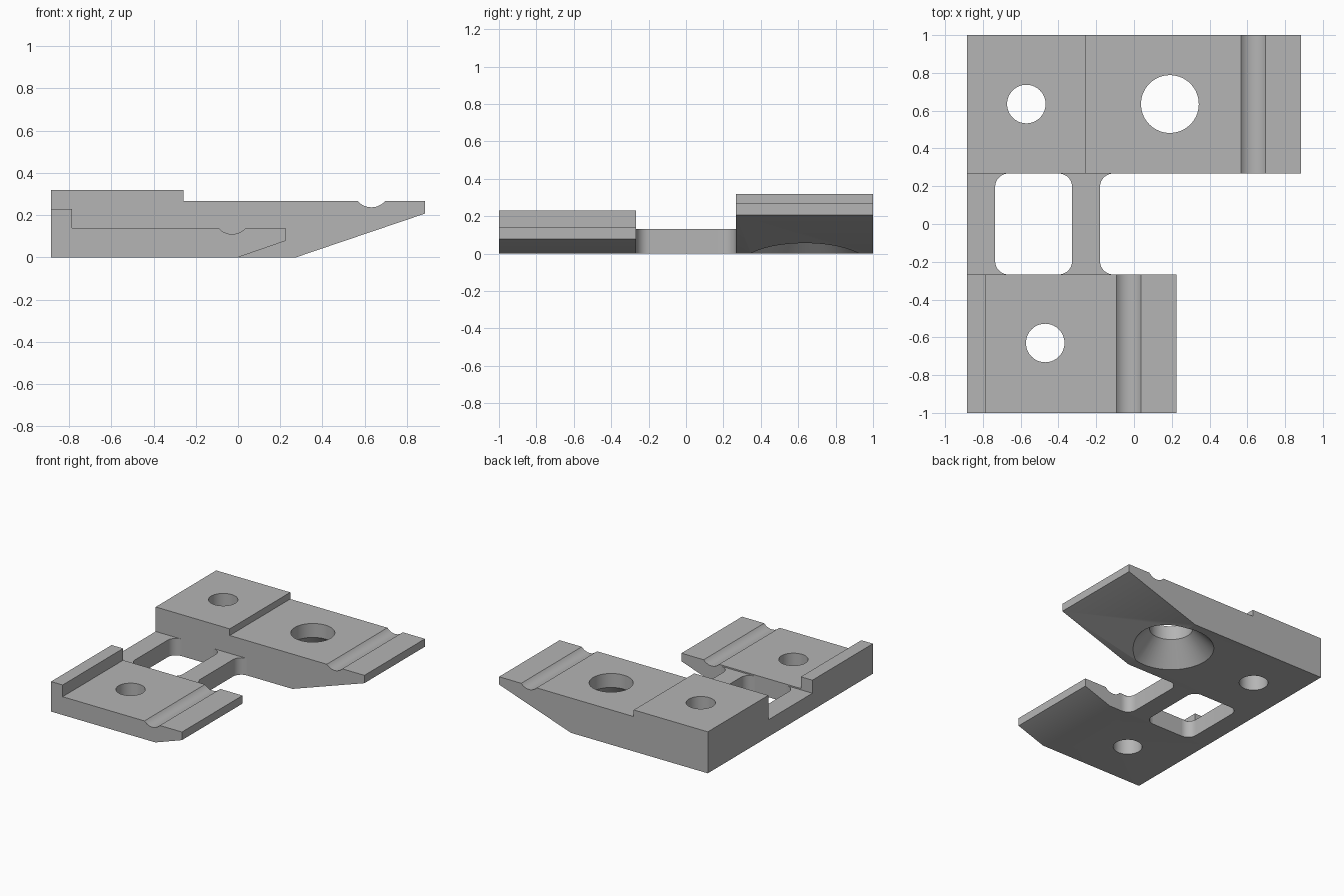
import bpy, bmesh, math
from mathutils import Vector

cube = bpy.data.objects.get("Cube")
if cube:
    bpy.data.objects.remove(cube, do_unlink=True)

grey = bpy.data.materials.new("plain_grey")
grey.use_nodes = True
colour = (0.46, 0.46, 0.46, 1)
grey.diffuse_color = colour
grey.node_tree.nodes["Principled BSDF"].inputs["Base Color"].default_value = colour

GAP = 0.267      # half the distance between the two blocks
FILLET = 0.07


def arc(cx, cy, r, start, end, steps=10):
    angles = [math.radians(start + (end - start) * i / steps) for i in range(steps + 1)]
    return [(cx + r * math.cos(a), cy + r * math.sin(a)) for a in angles]


def groove(cx, top, half=0.065, depth=0.03):
    """Shallow round channel, listed from +x to -x."""
    r = (half ** 2 + depth ** 2) / (2 * depth)
    spread = math.degrees(math.asin(half / r))
    return arc(cx, top - depth + r, r, 270 + spread, 270 - spread, 12)


def prism(name, outline, to_3d, direction):
    """Extrude a closed 2D outline into a solid."""
    bm = bmesh.new()
    face = bm.faces.new([bm.verts.new(to_3d(a, b)) for a, b in outline])
    grown = bmesh.ops.extrude_face_region(bm, geom=[face])["geom"]
    bmesh.ops.translate(bm, vec=Vector(direction),
                        verts=[v for v in grown if isinstance(v, bmesh.types.BMVert)])
    bmesh.ops.recalc_face_normals(bm, faces=bm.faces)
    mesh = bpy.data.meshes.new(name)
    bm.to_mesh(mesh)
    bm.free()
    obj = bpy.data.objects.new(name, mesh)
    bpy.context.collection.objects.link(obj)
    mesh.materials.append(grey)
    return obj


def activate(obj):
    bpy.ops.object.select_all(action='DESELECT')
    obj.select_set(True)
    bpy.context.view_layer.objects.active = obj


def drill(obj, x, y, r_bottom, r_top, z_bottom, z_top):
    """Cut a round or conical hole."""
    bpy.ops.mesh.primitive_cone_add(vertices=64, radius1=r_bottom, radius2=r_top,
                                    depth=z_top - z_bottom,
                                    location=(x, y, (z_bottom + z_top) / 2))
    cutter = bpy.context.object
    cutter.name = "hole_cutter"
    cutter.hide_render = True
    cutter.data.materials.append(grey)
    activate(obj)
    mod = obj.modifiers.new("hole", 'BOOLEAN')
    mod.operation = 'DIFFERENCE'
    mod.solver = 'EXACT'
    mod.object = cutter
    bpy.ops.object.modifier_apply(modifier=mod.name)
    bpy.data.objects.remove(cutter, do_unlink=True)


# Large rear block: raised pad, groove and sloped tip
rear_profile = [(-0.885, 0), (0.275, 0), (0.885, 0.207), (0.885, 0.267),
                *groove(0.632, 0.267),
                (-0.257, 0.267), (-0.257, 0.318), (-0.885, 0.318)]
rear_block = prism("rear_block", rear_profile,
                   lambda x, z: (x, GAP, z), (0, 1 - GAP, 0))
drill(rear_block, -0.57, 0.635, 0.102, 0.102, -0.1, 0.5)
drill(rear_block, 0.19, 0.635, 0.153, 0.153, -0.1, 0.5)
# Countersink on the underside, started below the base
drill(rear_block, 0.19, 0.635, 0.348, 0.153, -0.05, 0.16)

# Small front block: end lip, groove and sloped tip
front_profile = [(-0.885, 0), (0, 0), (0.225, 0.078), (0.225, 0.14),
                 *groove(-0.028, 0.14),
                 (-0.787, 0.14), (-0.787, 0.23), (-0.885, 0.23)]
front_block = prism("front_block", front_profile,
                    lambda x, z: (x, -1, z), (0, 1 - GAP, 0))
drill(front_block, -0.47, -0.63, 0.102, 0.102, -0.1, 0.5)


# Bridge bars with filleted ends
def flared_side(x, sign):
    """Side of a bar from front to rear, flaring towards sign * x."""
    cx, cy = x + sign * FILLET, GAP - FILLET
    if sign > 0:
        return arc(cx, -cy, FILLET, 270, 180) + arc(cx, cy, FILLET, 180, 90)
    return arc(cx, -cy, FILLET, -90, 0) + arc(cx, cy, FILLET, 0, 90)


def bridge(name, left_side, right_side):
    return prism(name, right_side + left_side[::-1],
                 lambda x, y: (x, y, 0), (0, 0, 0.13))


outer_bridge = bridge("outer_bridge", [(-0.885, -GAP), (-0.885, GAP)],
                      flared_side(-0.735, 1))
inner_bridge = bridge("inner_bridge", flared_side(-0.328, -1), flared_side(-0.18, 1))

# Smooth the round walls, keep the edges crisp
for part in (rear_block, front_block, outer_bridge, inner_bridge):
    activate(part)
    bpy.ops.object.shade_smooth_by_angle(angle=math.radians(20))
